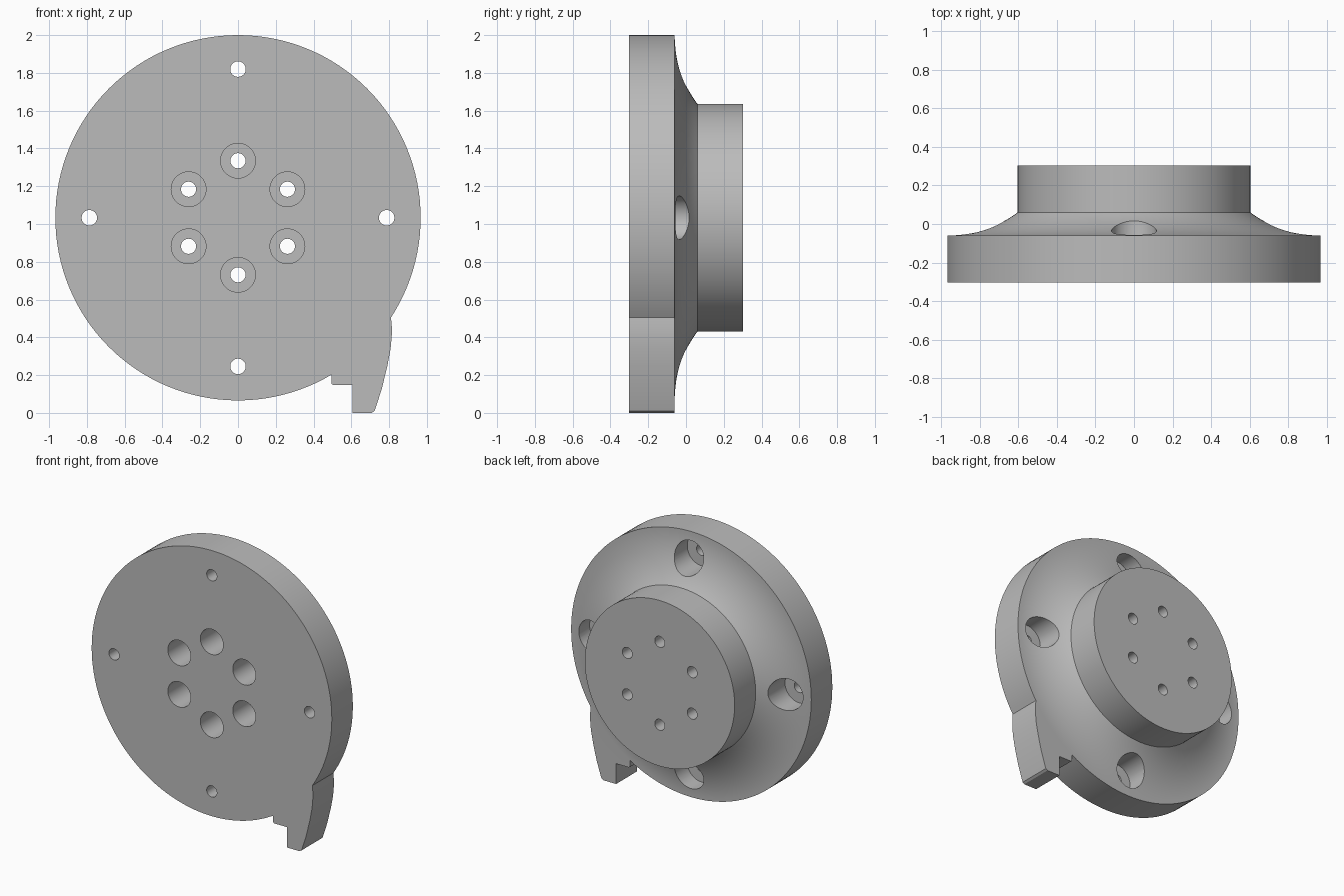
import bpy, bmesh, math
from mathutils import Vector

if "Cube" in bpy.data.objects:
    bpy.data.objects.remove(bpy.data.objects["Cube"], do_unlink=True)

AXIS_Z = 1.033          # height of the disc axis
RIM, HUB = 0.967, 0.603  # disc and hub radii
FRONT, BACK = -0.302, 0.302
STEP = 0.06             # flare runs from -STEP to STEP

grey = bpy.data.materials.new("plain grey")
grey.use_nodes = True
grey.diffuse_color = (0.5, 0.5, 0.5, 1)
grey.node_tree.nodes["Principled BSDF"].inputs["Base Color"].default_value = (0.5, 0.5, 0.5, 1)


def finish(name, bm):
    bmesh.ops.recalc_face_normals(bm, faces=bm.faces)
    mesh = bpy.data.meshes.new(name)
    bm.to_mesh(mesh)
    bm.free()
    mesh.materials.append(grey)
    obj = bpy.data.objects.new(name, mesh)
    bpy.context.collection.objects.link(obj)
    return obj


def lathe(name, profile, segments, x=0.0, z=AXIS_Z):
    """Closed solid turned about a line parallel to y; profile is (radius, y)."""
    bm = bmesh.new()
    rings = []
    for r, y in profile:
        angles = [math.tau * i / segments for i in range(segments)]
        rings.append([bm.verts.new((x + r * math.cos(a), y, z + r * math.sin(a))) for a in angles])
    for a, b in zip(rings, rings[1:]):
        for i in range(segments):
            j = (i + 1) % segments
            bm.faces.new((a[i], a[j], b[j], b[i]))
    bm.faces.new(rings[0])
    bm.faces.new(rings[-1])
    return finish(name, bm)


def combine(target, other, operation):
    mod = target.modifiers.new(operation.title(), 'BOOLEAN')
    mod.object = other
    mod.operation = operation
    mod.solver = 'EXACT'
    bpy.context.view_layer.objects.active = target
    bpy.ops.object.modifier_apply(modifier=mod.name)
    bpy.data.objects.remove(other, do_unlink=True)


# Turned body: disc, concave flare, hub
run, rise = RIM - HUB, 2 * STEP
arc_r = (run ** 2 + rise ** 2) / (2 * rise)
sweep = math.asin(run / arc_r)
flare = [(RIM - arc_r * math.sin(sweep * i / 16),
          -STEP + arc_r * (1 - math.cos(sweep * i / 16))) for i in range(17)]
body = lathe("flanged_hub", [(RIM, FRONT)] + flare + [(HUB, BACK)], 128)

# Hooked tab at the lower left of the rim
outline = [(0.65, 0.6), (0.75, 0.6), (0.81, 0.505), (0.814, 0.46), (0.814, 0.41), (0.808, 0.34),
           (0.791, 0.25), (0.762, 0.13), (0.73, 0.03), (0.723, 0.01), (0.708, 0.0),
           (0.605, 0.0), (0.605, 0.148), (0.505, 0.148), (0.497, 0.151), (0.494, 0.158), (0.494, 0.4)]
bm = bmesh.new()
face = bm.faces.new([bm.verts.new((x, FRONT, z)) for x, z in outline])
made = bmesh.ops.extrude_face_region(bm, geom=[face])["geom"]
bmesh.ops.translate(bm, vec=Vector((0, -STEP - FRONT, 0)),
                    verts=[v for v in made if isinstance(v, bmesh.types.BMVert)])
combine(body, finish("tab", bm), 'UNION')


def stepped_hole(radius, angle, steps):
    cutter = lathe("hole_cutter", steps, 48, radius * math.cos(angle),
                   AXIS_Z + radius * math.sin(angle))
    combine(body, cutter, 'DIFFERENCE')


# Four rim holes, counterbored from the back
for i in range(4):
    stepped_hole(0.787, i * math.pi / 2,
                 [(0.041, -0.5), (0.041, -0.18), (0.116, -0.18), (0.116, 0.5)])

# Six hub holes, counterbored from the front
for i in range(6):
    stepped_hole(0.302, math.pi / 6 + i * math.pi / 3,
                 [(0.092, -0.5), (0.092, 0.18), (0.04, 0.18), (0.04, 0.5)])

bpy.ops.object.select_all(action='DESELECT')
body.select_set(True)
bpy.context.view_layer.objects.active = body
bpy.ops.object.shade_smooth_by_angle(angle=math.radians(25))
